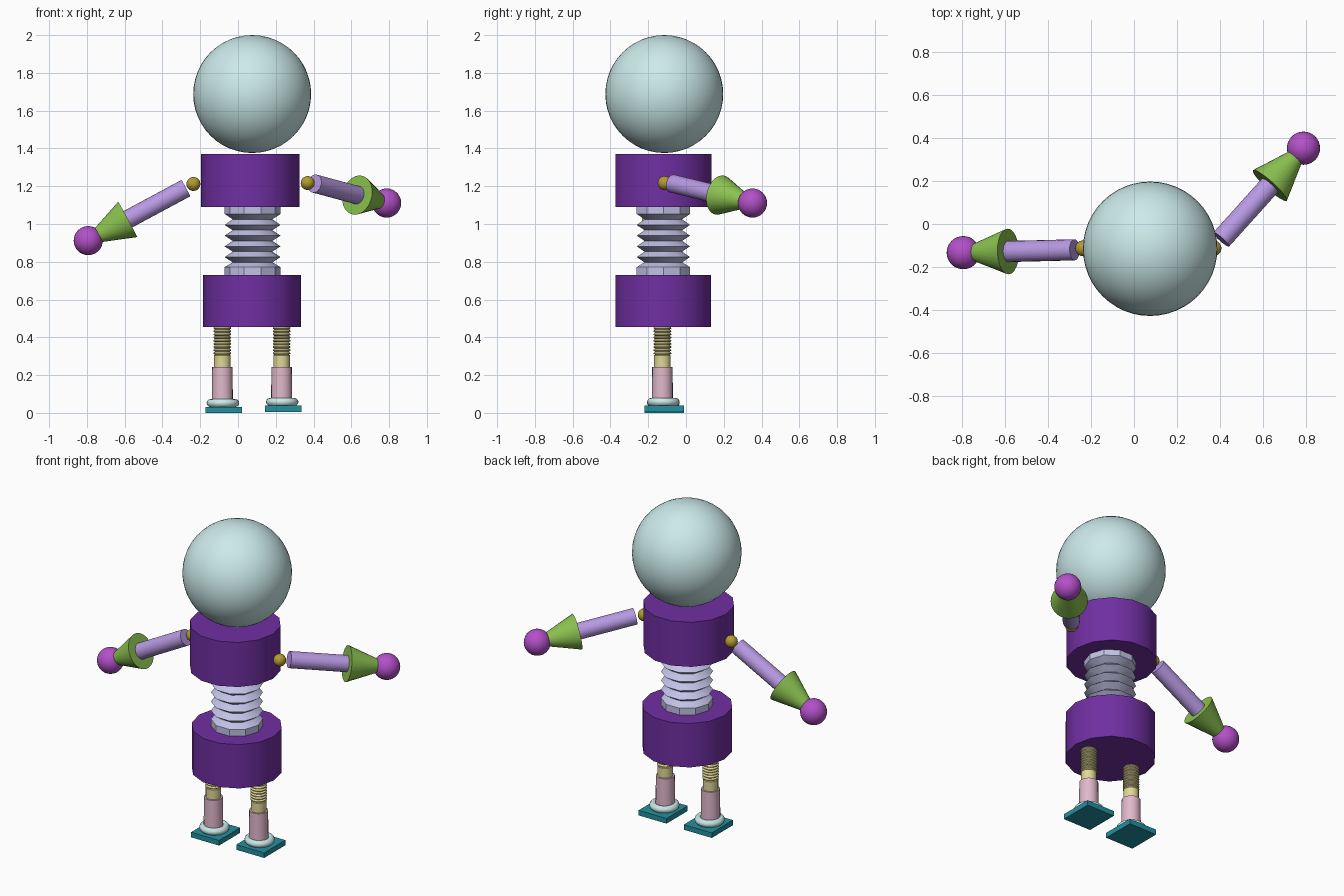
import bpy, bmesh
from math import cos, sin, pi, radians
from mathutils import Vector

if "Cube" in bpy.data.objects:
    bpy.data.objects.remove(bpy.data.objects["Cube"])


def material(name, rgb):
    m = bpy.data.materials.new(name)
    m.diffuse_color = (*rgb, 1)
    m.use_nodes = True
    m.node_tree.nodes["Principled BSDF"].inputs["Base Color"].default_value = m.diffuse_color
    return m


PURPLE = material("purple", (.16, .028, .36))
PALE = material("pale_aqua", (.6, .82, .82))
STEEL = material("pale_lilac", (.54, .54, .8))
LILAC = material("lilac", (.48, .32, .77))
GREEN = material("green", (.26, .54, .08))
MAGENTA = material("magenta", (.45, .08, .58))
GOLD = material("gold", (.45, .33, .03))
BEIGE = material("beige", (.75, .68, .3))
PINK = material("pink", (.75, .48, .6))
TEAL = material("teal", (.017, .28, .35))


def finish(ob, name, mat):
    ob.name = name
    ob.data.materials.append(mat)
    bpy.ops.object.select_all(action='DESELECT')
    ob.select_set(True)
    bpy.context.view_layer.objects.active = ob
    bpy.ops.object.shade_smooth_by_angle(angle=radians(30))
    return ob


def lathe(name, profile, sides, loc, mat, axis=(0, 0, 1)):
    """Capped turned solid from (radius, height) points along an axis."""
    bm = bmesh.new()
    rings = [[bm.verts.new((r * cos(2 * pi * i / sides), r * sin(2 * pi * i / sides), z))
              for i in range(sides)] for r, z in profile]
    for a, b in zip(rings, rings[1:]):
        for i in range(sides):
            j = (i + 1) % sides
            bm.faces.new((a[i], a[j], b[j], b[i]))
    bm.faces.new(rings[0][::-1])
    bm.faces.new(rings[-1])
    me = bpy.data.meshes.new(name)
    bm.to_mesh(me)
    bm.free()
    ob = bpy.data.objects.new(name, me)
    bpy.context.collection.objects.link(ob)
    ob.location = loc
    ob.rotation_mode = 'QUATERNION'
    if tuple(axis) != (0, 0, 1):
        ob.rotation_quaternion = Vector(axis).to_track_quat('Z', 'Y')
    return finish(ob, name, mat)


def ball(name, r, loc, mat, seg=32):
    bpy.ops.mesh.primitive_uv_sphere_add(radius=r, location=loc, segments=seg, ring_count=seg // 2)
    return finish(bpy.context.object, name, mat)


# Head, chest and hips
ball("head", .312, (.075, -.115, 1.688), PALE, 48)
lathe("chest", [(.261, 1.09), (.261, 1.37)], 14, (.065, -.12, 0), PURPLE)
lathe("hips", [(.259, .455), (.259, .73)], 14, (.075, -.12, 0), PURPLE)

# Bellows waist
waist = [(.148, .73), (.148, .772)]
for k in range(4):
    z = .825 + k * .0567
    waist += [(.105, z - .028), (.148, z)]
waist += [(.105, 1.025), (.148, 1.053), (.148, 1.09)]
lathe("waist_bellows", waist, 10, (.077, -.12, 0), STEEL)

# Legs: ribbed rod, sleeve, ankle ring, square foot
for side, x, dz in (("left", -.083, 0), ("right", .231, .006)):
    rod = [(.044, .235), (.044, .305)]
    for k in range(9):
        z = .305 + k * .0167
        rod += [(.039, z + .003), (.047, z + .008), (.047, z + .012)]
    rod.append((.042, .457))
    lathe(side + "_leg_rod", rod, 20, (x, -.125, 0), BEIGE)
    lathe(side + "_leg_sleeve", [(.056, .05), (.054, .244)], 20, (x, -.125, 0), PINK)
    bpy.ops.mesh.primitive_torus_add(major_radius=.065, minor_radius=.021, major_segments=28,
                                     minor_segments=12, location=(x + .003, -.12, .052 + dz))
    finish(bpy.context.object, side + "_ankle_ring", PALE)
    bpy.ops.mesh.primitive_cube_add(size=1, location=(x + .008, -.115, .016 + dz))
    foot = bpy.context.object
    foot.scale = (.194, .21, .032)
    finish(foot, side + "_foot", TEAL)

# Arms: shoulder ball, arm tube, tapered cuff, round hand
for side, shoulder, start, hand in (
        ("left", (-.236, -.113, 1.212), (-.276, -.12, 1.19), (-.793, -.133, .912)),
        ("right", (.369, -.113, 1.217), (.405, -.072, 1.214), (.787, .352, 1.111))):
    s, h = Vector(start), Vector(hand)
    d = (h - s).normalized()
    reach = (h - s).length
    ball(side + "_shoulder", .037, shoulder, GOLD, 20)
    lathe(side + "_arm", [(.049, 0), (.049, reach - .2)], 20, s, LILAC, d)
    lathe(side + "_cuff", [(.106, reach - .237), (.041, reach - .06)], 24, s, GREEN, d)
    ball(side + "_hand", .077, hand, MAGENTA)
